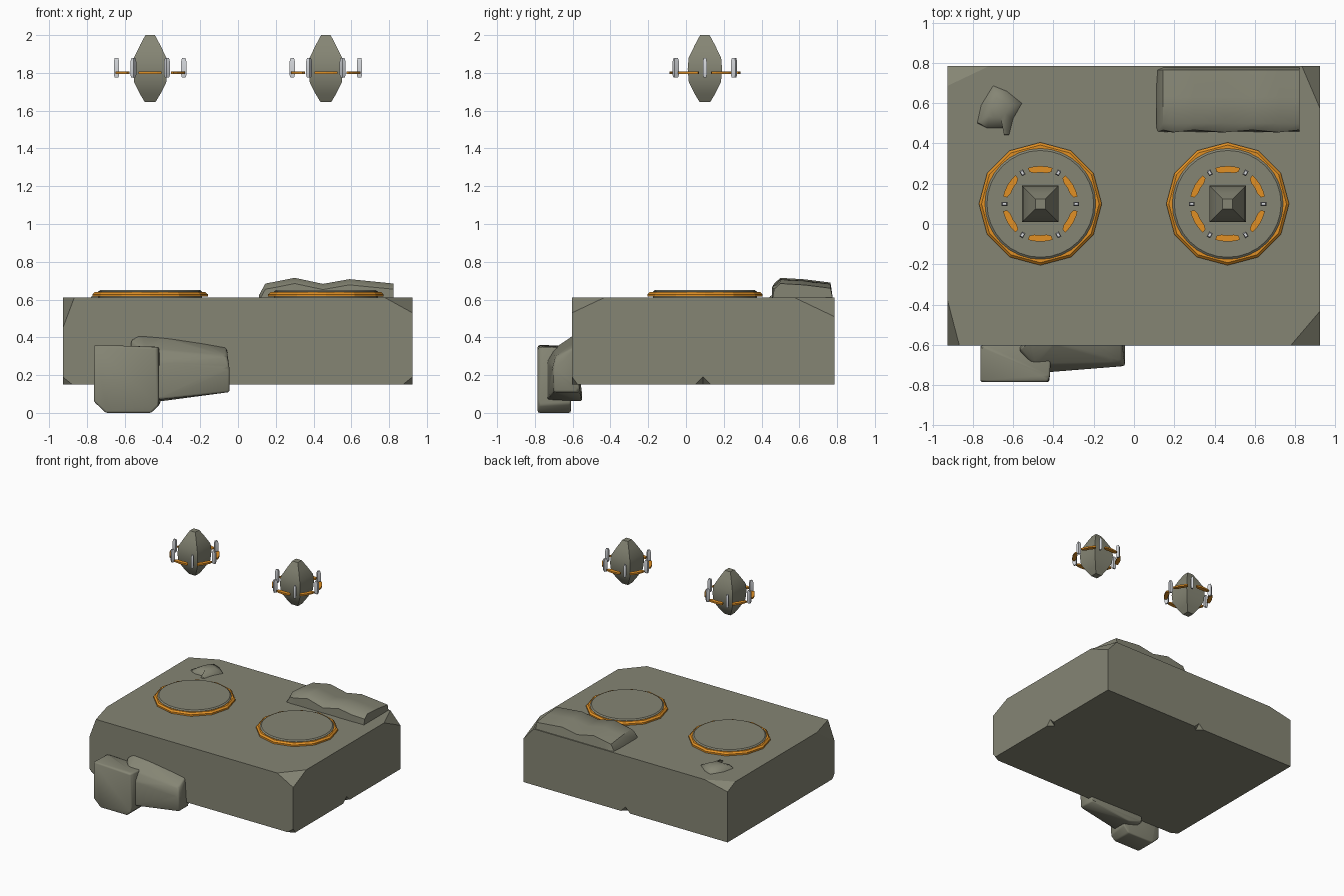
import bpy, bmesh, math
from mathutils import Vector

if "Cube" in bpy.data.objects:
    bpy.data.objects.remove(bpy.data.objects["Cube"])


def material(name, rgb):
    m = bpy.data.materials.new(name)
    m.diffuse_color = (*rgb, 1)
    m.use_nodes = True
    m.node_tree.nodes["Principled BSDF"].inputs["Base Color"].default_value = m.diffuse_color
    return m


STONE = material("grey_stone", (0.235, 0.235, 0.175))
ORANGE = material("orange_metal", (0.75, 0.28, 0.018))
SILVER = material("pale_silver", (0.68, 0.70, 0.73))


def finish(name, bm, mat, smooth=None):
    bmesh.ops.recalc_face_normals(bm, faces=bm.faces)
    me = bpy.data.meshes.new(name)
    bm.to_mesh(me)
    bm.free()
    ob = bpy.data.objects.new(name, me)
    bpy.context.collection.objects.link(ob)
    me.materials.append(mat)
    if smooth:
        bpy.ops.object.select_all(action='DESELECT')
        ob.select_set(True)
        bpy.context.view_layer.objects.active = ob
        bpy.ops.object.shade_smooth_by_angle(angle=math.radians(smooth))
    return ob


def hull(name, pts, mat, bevel=0, smooth=None):
    """Convex solid around a few points, with optionally softened edges."""
    bm = bmesh.new()
    for p in pts:
        bm.verts.new(p)
    r = bmesh.ops.convex_hull(bm, input=bm.verts)
    junk = {v for v in r["geom_interior"] + r["geom_unused"]
            if isinstance(v, bmesh.types.BMVert)}
    bmesh.ops.delete(bm, geom=list(junk), context='VERTS')
    bmesh.ops.dissolve_limit(bm, angle_limit=0.02, verts=bm.verts, edges=bm.edges)
    if bevel:
        bmesh.ops.bevel(bm, geom=bm.edges[:], offset=bevel, segments=2,
                        profile=0.5, affect='EDGES', clamp_overlap=True)
    return finish(name, bm, mat, smooth)


def loft(name, rings, mat, smooth=None, closed=False):
    """Skin over rings of points; ends are capped unless the loop is closed."""
    bm = bmesh.new()
    vs = [[bm.verts.new(p) for p in ring] for ring in rings]
    n = len(vs[0])
    pairs = list(zip(vs, vs[1:])) + ([(vs[-1], vs[0])] if closed else [])
    for a, b in pairs:
        for i in range(n):
            j = (i + 1) % n
            bm.faces.new((a[i], a[j], b[j], b[i]))
    if not closed:
        bm.faces.new(vs[0])
        bm.faces.new(vs[-1])
    return finish(name, bm, mat, smooth)


# Stone slab: box with chipped corners (chip lengths along x, y, z)
X0, X1, Y0, Y1, Z0, Z1 = -0.927, 0.923, -0.603, 0.785, 0.15, 0.61
chips = {
    (X0, Y0, Z1): (0.06, 0.23, 0.16), (X1, Y0, Z1): (0.145, 0.17, 0.08),
    (X0, Y1, Z1): (0.21, 0.10, 0.045), (X1, Y1, Z1): (0.09, 0.21, 0.10),
    (X0, Y0, Z0): (0.05, 0.03, 0.04), (X1, Y0, Z0): (0.05, 0.03, 0.04),
    (X0, Y1, Z0): (0, 0, 0), (X1, Y1, Z0): (0, 0, 0),
}
pts = []
for c, cut in chips.items():
    if not any(cut):
        pts.append(c)
        continue
    for k in range(3):
        p = Vector(c)
        p[k] += cut[k] if c[k] in (X0, Y0, Z0) else -cut[k]
        pts.append(p)
slab = hull("stone_slab", pts, STONE)

# Small notches in the lower right and lower back edges
for label, x, y in (("right", X1, 0.09), ("back", 0.0, Y1)):
    c = Vector((x, y, Z0))
    cutter = hull("notch_cutter_" + label,
                  [c + Vector(v) * 0.042 for v in
                   ((1, 0, 0), (-1, 0, 0), (0, 1, 0), (0, -1, 0), (0, 0, 1), (0, 0, -1))], STONE)
    cutter.hide_render = True
    cutter.hide_viewport = True
    mod = slab.modifiers.new("notch_" + label, 'BOOLEAN')
    mod.object = cutter
    mod.operation = 'DIFFERENCE'
    mod.solver = 'EXACT'

# Rubble leaning on the front
hull("front_rubble_block", [
    (-0.763, -0.785, 0.36), (-0.43, -0.785, 0.345), (-0.418, -0.76, 0.35), (-0.763, -0.785, 0.06),
    (-0.70, -0.785, 0.0), (-0.46, -0.785, 0.0), (-0.42, -0.785, 0.04), (-0.763, -0.60, 0.355),
    (-0.41, -0.60, 0.34), (-0.763, -0.61, 0.06), (-0.70, -0.61, 0.0), (-0.46, -0.61, 0.0),
    (-0.41, -0.61, 0.05)], STONE, 0.01, 50)
hull("front_rubble_slab", [
    (-0.57, -0.62, 0.385), (-0.52, -0.59, 0.415), (-0.40, -0.59, 0.405), (-0.20, -0.59, 0.375),
    (-0.06, -0.59, 0.35), (-0.50, -0.70, 0.34), (-0.42, -0.735, 0.27), (-0.06, -0.69, 0.30),
    (-0.045, -0.705, 0.24), (-0.045, -0.70, 0.11), (-0.045, -0.56, 0.11), (-0.42, -0.735, 0.07),
    (-0.55, -0.70, 0.10), (-0.42, -0.55, 0.06), (-0.55, -0.55, 0.10)], STONE, 0.01, 50)

# Uneven broken slab lying on the back right of the top
sections = [(0.112, 0.625), (0.145, 0.685), (0.20, 0.695), (0.30, 0.715), (0.45, 0.683),
            (0.59, 0.708), (0.72, 0.695), (0.822, 0.685)]
rings = []
for i, (x, z) in enumerate(sections):
    w = 0.012 * (i % 2)
    rings.append([(x, 0.457, 0.60), (x, 0.455 + w, z - 0.03), (x, 0.50, z),
                  (x, 0.63, z - 0.008), (x, 0.765, z - 0.025), (x, 0.778, 0.60)])
loft("top_rubble_slab", rings, STONE, 45)

# Low stone chip on the back left of the top
outline = [(-0.78, 0.50), (-0.76, 0.59), (-0.70, 0.688), (-0.63, 0.66), (-0.555, 0.60),
           (-0.60, 0.52), (-0.62, 0.44), (-0.645, 0.44), (-0.64, 0.475), (-0.73, 0.475)]
cx, cy = -0.67, 0.57
loft("top_stone_chip", [[(cx + (x - cx) * s, cy + (y - cy) * s, z) for x, y in outline]
                        for s, z in ((1, 0.605), (0.96, 0.618), (0.45, 0.645))], STONE, 45)


def polar(c, r, a, z):
    return (c[0] + r * math.cos(a), c[1] + r * math.sin(a), z)


for side, x in (("left", -0.465), ("right", 0.465)):
    c = (x, 0.1)
    # Round pad with a twelve-sided orange rim
    loft(side + "_pad", [[polar(c, r, math.tau * i / 32, z) for i in range(32)]
                         for r, z in ((0.275, 0.605), (0.275, 0.642), (0.265, 0.65))], STONE, 30)
    rim = ((0.305, 0.615), (0.305, 0.628), (0.292, 0.64), (0.262, 0.64), (0.262, 0.615))
    loft(side + "_pad_rim", [[polar(c, r, math.tau * i / 12, z) for r, z in rim]
                             for i in range(12)], ORANGE, closed=True)

    # Floating square-sectioned crystal
    prof = ((0.028, 1.645), (0.055, 1.69), (0.085, 1.75), (0.091, 1.82),
            (0.086, 1.88), (0.052, 1.95), (0.025, 2.0))
    loft(side + "_crystal", [[(x + sx * h, 0.1 + sy * h, z) for sx, sy in
                              ((-1, -1), (1, -1), (1, 1), (-1, 1))] for h, z in prof], STONE, 40)

    for k in range(6):
        # Silver prongs around the crystal
        a = math.tau * k / 6
        er, et = Vector((math.cos(a), math.sin(a), 0)), Vector((-math.sin(a), math.cos(a), 0))
        base = Vector((x, 0.1, 0)) + er * 0.178
        loft(f"{side}_prong_{k + 1}",
             [[base + er * u * 0.014 * s + et * v * 0.01 * s + Vector((0, 0, z))
               for u, v in ((-1, -1), (1, -1), (1, 1), (-1, 1))]
              for s, z in ((0.7, 1.775), (1, 1.79), (1, 1.86), (0.65, 1.88))], SILVER, 40)

        # Orange arc segments between the prongs
        mid = a + math.pi / 6
        arc = []
        for t, inner in ((-1, 0.168), (-0.6, 0.156), (0, 0.156), (0.6, 0.156), (1, 0.168)):
            b = mid + t * math.radians(19)
            arc.append([polar(c, inner, b, 1.795), polar(c, 0.188, b, 1.795),
                        polar(c, 0.188, b, 1.808), polar(c, inner, b, 1.808)])
        loft(f"{side}_arc_{k + 1}", arc, ORANGE)
